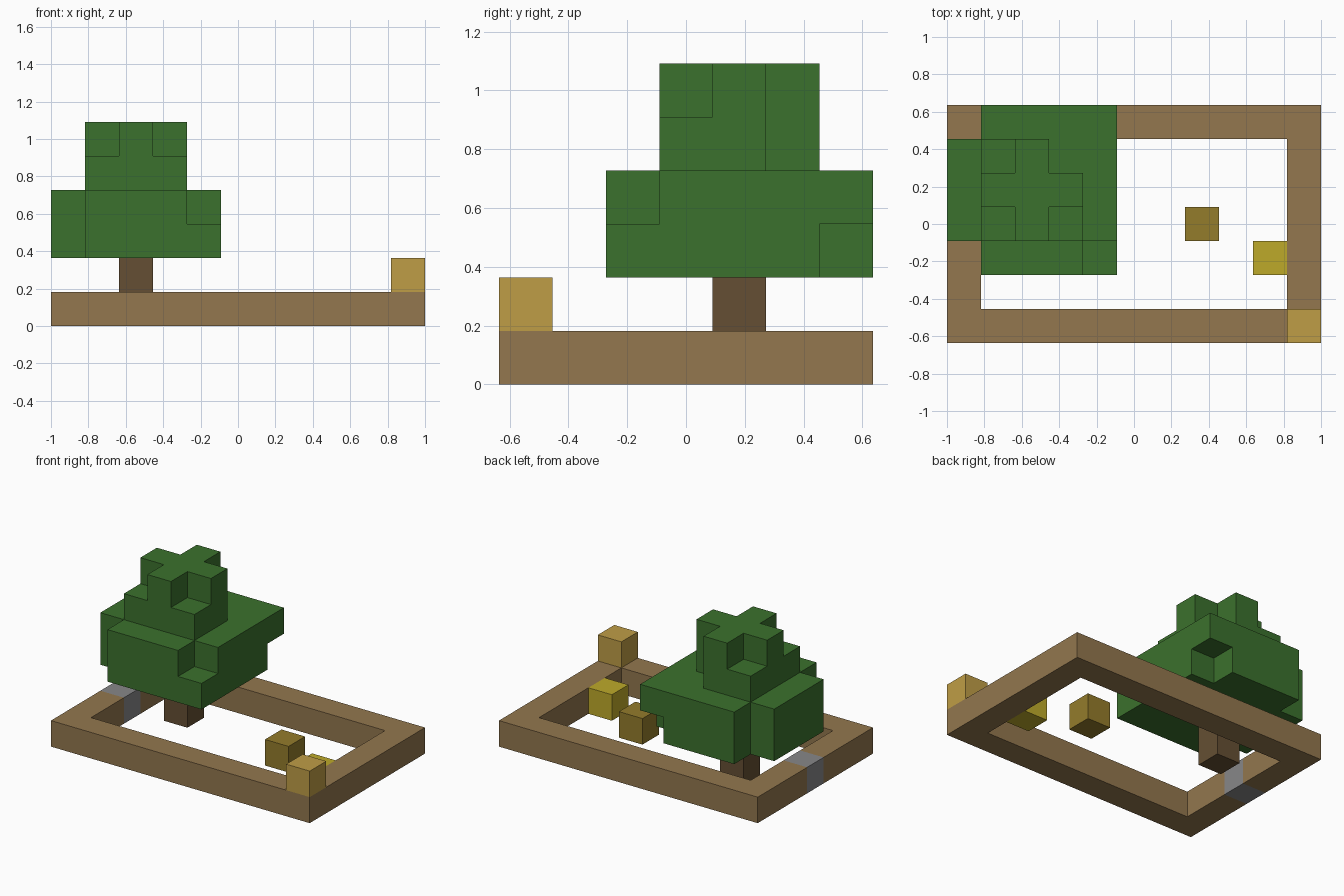
import bpy
import bmesh
from mathutils import Vector

if "Cube" in bpy.data.objects:
    bpy.data.objects.remove(bpy.data.objects["Cube"], do_unlink=True)

NX, NY = 11, 7          # footprint in blocks
U = 2 / NX              # block size
ORIGIN = Vector((-NX * U / 2, -NY * U / 2, 0))


def material(name, rgb):
    lin = [(c / 255 / 12.92) if c < 11 else ((c / 255 + 0.055) / 1.055) ** 2.4 for c in rgb]
    mat = bpy.data.materials.new(name)
    mat.use_nodes = True
    mat.diffuse_color = (*lin, 1)
    bsdf = mat.node_tree.nodes["Principled BSDF"]
    bsdf.inputs["Base Color"].default_value = (*lin, 1)
    bsdf.inputs["Roughness"].default_value = 0.9
    return mat


def block(xs, ys, zs):
    """All cells in three ranges, each given as (first, last)."""
    span = [range(a, b + 1) for a, b in (xs, ys, zs)]
    return {(i, j, k) for i in span[0] for j in span[1] for k in span[2]}


def build(name, cells, mat):
    """One outer skin around a set of block cells."""
    bm = bmesh.new()
    for cell in sorted(cells):
        centre = Vector(cell) + Vector((0.5, 0.5, 0.5))
        for axis in range(3):
            for sign in (-1, 1):
                near = list(cell)
                near[axis] += sign
                if tuple(near) in cells:
                    continue
                n, a, b = Vector(), Vector(), Vector()
                n[axis] = sign / 2
                a[(axis + 1) % 3] = 0.5
                b[(axis + 2) % 3] = sign / 2
                corners = (-a - b, a - b, a + b, b - a)
                bm.faces.new([bm.verts.new(ORIGIN + (centre + n + c) * U) for c in corners])
    bmesh.ops.remove_doubles(bm, verts=bm.verts, dist=0.001)
    mesh = bpy.data.meshes.new(name)
    bm.to_mesh(mesh)
    bm.free()
    mesh.materials.append(mat)
    obj = bpy.data.objects.new(name, mesh)
    bpy.context.collection.objects.link(obj)
    return obj


wood = material("border wood", (147, 119, 78))
bark = material("dark bark", (101, 79, 51))
leaf = material("leaf green", (59, 113, 45))
tan = material("tan", (191, 157, 70))
ochre = material("ochre", (148, 124, 43))
yellow = material("yellow", (190, 170, 42))
grey = material("stone grey", (135, 135, 137))

# Border frame with one stone block in its left run
stone = {(0, 3, 0)}
frame = block((0, NX - 1), (0, NY - 1), (0, 0)) - block((1, NX - 2), (1, NY - 2), (0, 0))
build("border_frame", frame - stone, wood)
build("stone_block", stone, grey)

# Tree trunk
build("tree_trunk", block((2, 2), (4, 4), (0, 1)), bark)

# Tree crown: wide lower tier and narrow upper tier with clipped corners
lower = block((0, 4), (2, 6), (2, 3))
lower -= block((0, 0), (2, 2), (2, 3)) | block((0, 0), (6, 6), (2, 3))
lower -= {(4, 2, 3), (4, 6, 2)}
upper = block((1, 3), (3, 5), (4, 5))
upper -= block((3, 3), (5, 5), (4, 5))
upper -= {(1, 3, 5), (3, 3, 5), (1, 5, 5)}
build("tree_crown", lower | upper, leaf)

# Loose blocks
build("corner_block", {(10, 0, 1)}, tan)
build("ochre_block", {(7, 3, 0)}, ochre)
build("yellow_block", {(9, 2, 0)}, yellow)
